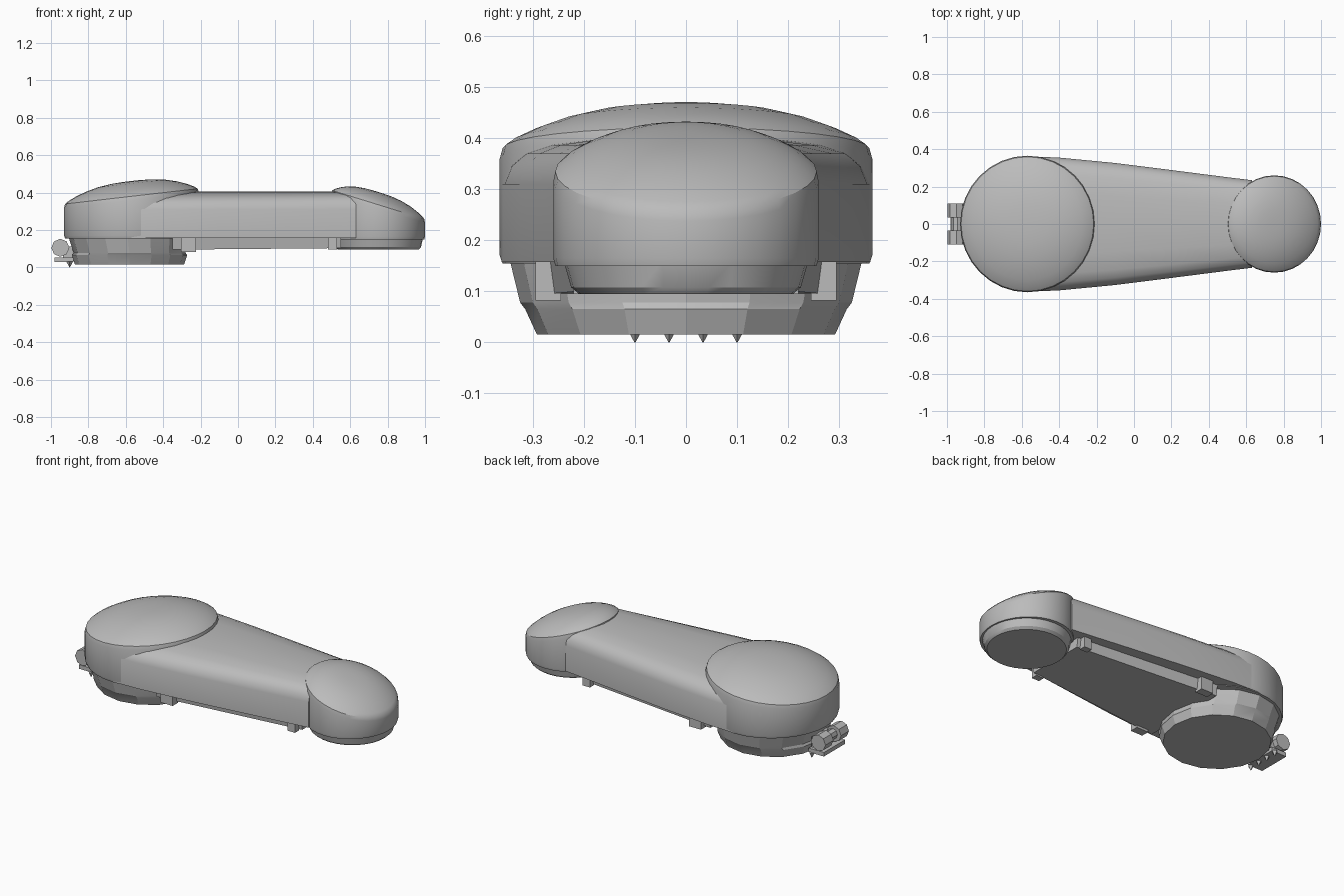
import bpy, bmesh, math
from mathutils import Matrix

cube = bpy.data.objects.get("Cube")
if cube:
    bpy.data.objects.remove(cube, do_unlink=True)

grey = bpy.data.materials.new("mid grey")
grey.use_nodes = True
colour = (0.5, 0.5, 0.5, 1)
grey.diffuse_color = colour
grey.node_tree.nodes["Principled BSDF"].inputs["Base Color"].default_value = colour


def finish(name, bm, angle=32):
    bmesh.ops.recalc_face_normals(bm, faces=bm.faces)
    mesh = bpy.data.meshes.new(name)
    bm.to_mesh(mesh)
    bm.free()
    mesh.materials.append(grey)
    obj = bpy.data.objects.new(name, mesh)
    bpy.context.collection.objects.link(obj)
    bpy.ops.object.select_all(action='DESELECT')
    obj.select_set(True)
    bpy.context.view_layer.objects.active = obj
    bpy.ops.object.shade_smooth_by_angle(angle=math.radians(angle))
    return obj


def loft(name, rings, angle=32):
    """Skin a list of equal point rings and cap both ends."""
    bm = bmesh.new()
    loops = [[bm.verts.new(p) for p in ring] for ring in rings]
    n = len(loops[0])
    for a, b in zip(loops, loops[1:]):
        for i in range(n):
            j = (i + 1) % n
            bm.faces.new((a[i], a[j], b[j], b[i]))
    bm.faces.new(loops[0])
    bm.faces.new(loops[-1])
    return finish(name, bm, angle)


def ring(cx, rx, ry, z, tilt=0, n=32):
    pts = []
    for i in range(n):
        a = math.tau * i / n
        x = rx * math.cos(a)
        pts.append((cx + x, ry * math.sin(a), z + tilt * x))
    return pts


def capped_drum(name, cx, rx, ry, z_low, z_rim, tilt, dome, power):
    """Round housing with a slanted rim and a domed lid."""
    rings = [ring(cx, rx * 0.985, ry * 0.985, z_low),
             ring(cx, rx, ry, z_low + 0.015),
             ring(cx, rx, ry, z_rim - 0.02, tilt),
             ring(cx, rx * 0.985, ry * 0.985, z_rim, tilt)]
    for k in (0.93, 0.82, 0.68, 0.5, 0.3, 0.12, 0.02):
        rings.append(ring(cx, rx * k, ry * k, z_rim + dome * (1 - k ** power), tilt))
    return loft(name, rings)


def block(name, x, y, z, size):
    bm = bmesh.new()
    bmesh.ops.create_cube(bm, size=1)
    bmesh.ops.scale(bm, vec=size, verts=bm.verts)
    bmesh.ops.translate(bm, vec=(x, y, z), verts=bm.verts)
    return finish(name, bm)


def rod(name, x, y, z, r1, r2, length, sides, axis):
    bm = bmesh.new()
    turn = Matrix.Rotation(math.pi / 2, 4, 'X') if axis == 'Y' else Matrix()
    bmesh.ops.create_cone(bm, cap_ends=True, segments=sides, radius1=r1, radius2=r2,
                          depth=length, matrix=Matrix.Translation((x, y, z)) @ turn)
    return finish(name, bm)


# Housings at the two ends
capped_drum("large_housing", -0.57, 0.36, 0.365, 0.155, 0.38, 0.115, 0.082, 2.6)
capped_drum("small_housing", 0.75, 0.25, 0.26, 0.15, 0.335, -0.31, 0.068, 2.8)

# Tapering arm with rounded shoulders
profile = [(1, 0.158), (1, 0.31), (0.96, 0.345), (0.88, 0.37),
           (0.75, 0.387), (0.45, 0.401)]
sections = []
for x, w in [(-0.57, 0.362), (-0.4, 0.355), (-0.1, 0.326),
             (0.25, 0.282), (0.5, 0.25), (0.63, 0.234)]:
    side = [(x, w * k, z) for k, z in profile]
    sections.append(side + [(x, 0, 0.405)] + [(x, -y, z) for x, y, z in reversed(side)])
loft("arm_shell", sections)

# Underside plate, narrower than the shell
plate = []
for x, w, z in [(-0.35, 0.27, 0.095), (0.55, 0.18, 0.103)]:
    plate.append([(x, -w - 0.01, 0.17), (x, -w, z), (x, w, z), (x, w + 0.01, 0.17)])
loft("arm_underplate", plate)

# Stepped bases below the housings
loft("large_base", [ring(-0.58, 0.292, 0.292, 0.015, n=16),
                    ring(-0.58, 0.308, 0.315, 0.065, n=16),
                    ring(-0.58, 0.300, 0.325, 0.078, n=16),
                    ring(-0.59, 0.315, 0.345, 0.16, n=16)], 20)
loft("small_base", [ring(0.75, 0.215, 0.21, 0.095),
                    ring(0.75, 0.228, 0.225, 0.108),
                    ring(0.75, 0.24, 0.24, 0.16)])

# Stops at the ends of the underside plate
for s, label in ((1, "left"), (-1, "right")):
    block("front_stop_" + label, 0.505, s * 0.2, 0.13, (0.05, 0.04, 0.07))
    block("rear_stop_" + label, -0.265, s * 0.27, 0.122, (0.08, 0.05, 0.08))

# Cable connector behind the large base
block("connector_plate", -0.93, 0, 0.04, (0.1, 0.2, 0.024))
block("connector_web", -0.91, 0, 0.078, (0.05, 0.16, 0.07))
rod("connector_core", -0.945, 0, 0.105, 0.03, 0.03, 0.2, 8, 'Y')
for s, label in ((1, "left"), (-1, "right")):
    rod("connector_barrel_" + label, -0.95, s * 0.073, 0.105, 0.048, 0.048, 0.075, 8, 'Y')
for i in range(4):
    rod("connector_pin_%d" % (i + 1), -0.9, -0.1 + i * 0.0667, 0.0155,
        0.001, 0.018, 0.031, 4, 'Z')
